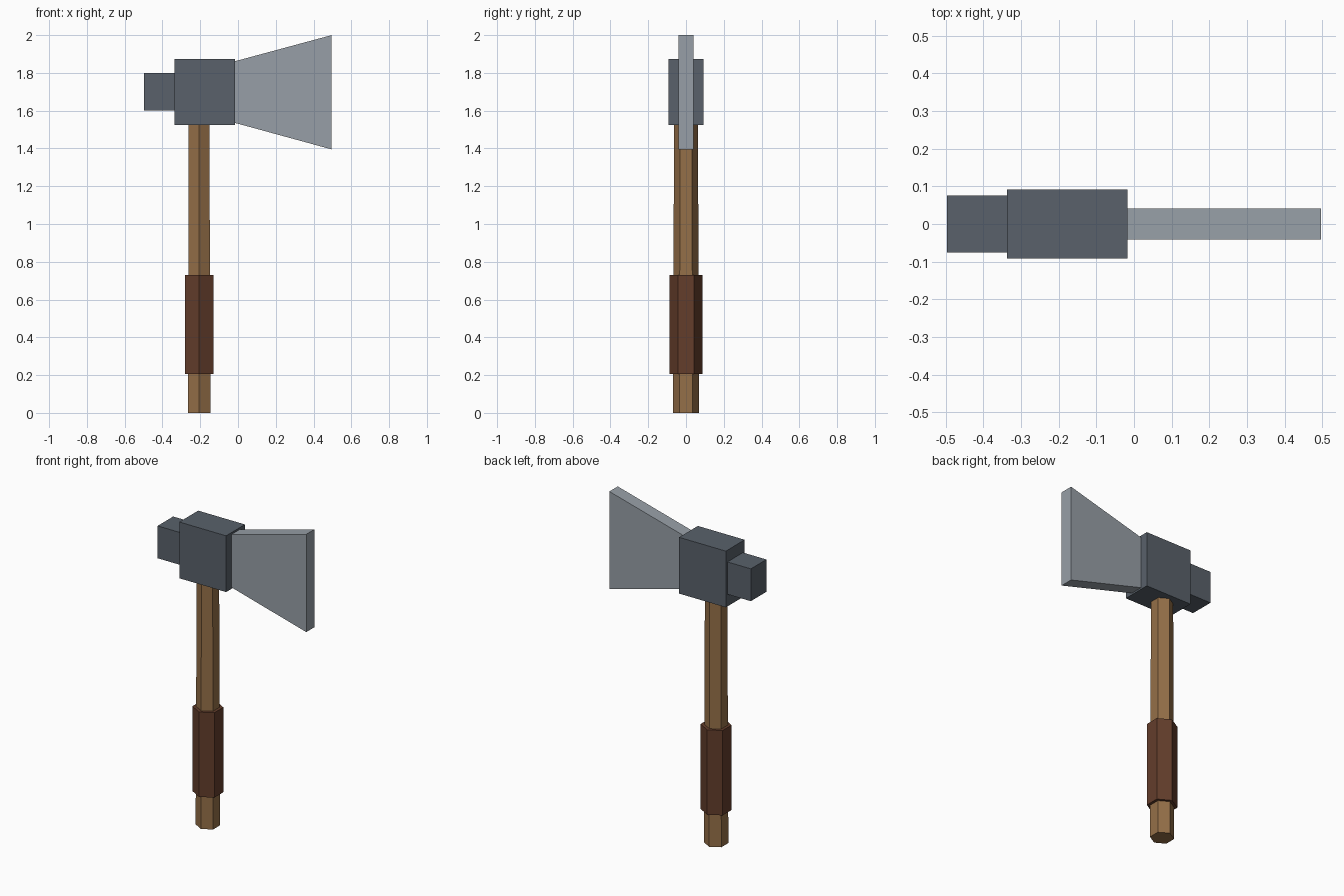
import bpy
import bmesh

cube = bpy.data.objects.get("Cube")
if cube:
    bpy.data.objects.remove(cube, do_unlink=True)


def material(name, colour):
    mat = bpy.data.materials.new(name)
    mat.use_nodes = True
    mat.diffuse_color = (*colour, 1)
    mat.node_tree.nodes["Principled BSDF"].inputs["Base Color"].default_value = (*colour, 1)
    return mat


dark_steel = material("dark steel", (0.10, 0.12, 0.145))
light_steel = material("light steel", (0.31, 0.345, 0.385))
wood = material("wood", (0.30, 0.16, 0.065))
leather = material("leather", (0.125, 0.047, 0.024))


def finish(name, bm, mat):
    bmesh.ops.recalc_face_normals(bm, faces=bm.faces)
    mesh = bpy.data.meshes.new(name)
    bm.to_mesh(mesh)
    bm.free()
    mesh.materials.append(mat)
    obj = bpy.data.objects.new(name, mesh)
    bpy.context.collection.objects.link(obj)
    return obj


def slab(name, profile, half_depth, mat):
    """Extrude an outline in the xz plane evenly to both sides of y = 0."""
    bm = bmesh.new()
    face = bm.faces.new([bm.verts.new((x, -half_depth, z)) for x, z in profile])
    side = bmesh.ops.extrude_face_region(bm, geom=[face])["geom"]
    verts = [v for v in side if isinstance(v, bmesh.types.BMVert)]
    bmesh.ops.translate(bm, verts=verts, vec=(0, 2 * half_depth, 0))
    return finish(name, bm, mat)


def block(name, x0, x1, z0, z1, half_depth, mat):
    return slab(name, [(x0, z0), (x1, z0), (x1, z1), (x0, z1)], half_depth, mat)


def hex_shaft(name, x, z0, z1, r0, r1, mat):
    """Six-sided shaft with corners pointing to the front and back."""
    bm = bmesh.new()
    bmesh.ops.create_cone(bm, cap_ends=True, segments=6, radius1=r0, radius2=r1, depth=z1 - z0)
    front = max(bm.verts, key=lambda v: abs(v.co.y))
    if abs(front.co.x) > r0 / 4:
        for v in bm.verts:
            v.co.x, v.co.y = v.co.y, v.co.x
    bmesh.ops.translate(bm, verts=bm.verts, vec=(x, 0, (z0 + z1) / 2))
    return finish(name, bm, mat)


# Handle and its wrapped grip
shaft_x = -0.206
hex_shaft("handle", shaft_x, 0, 1.6, 0.069, 0.063, wood)
hex_shaft("grip", shaft_x, 0.205, 0.73, 0.087, 0.087, leather)

# Head with the hammer poll on the right and the flared blade on the left
block("head", -0.337, -0.017, 1.525, 1.873, 0.092, dark_steel)
block("poll", -0.497, -0.33, 1.6, 1.8, 0.076, dark_steel)
slab("blade", [(-0.03, 1.539), (0.496, 1.395), (0.496, 2.0), (-0.03, 1.858)], 0.041, light_steel)
